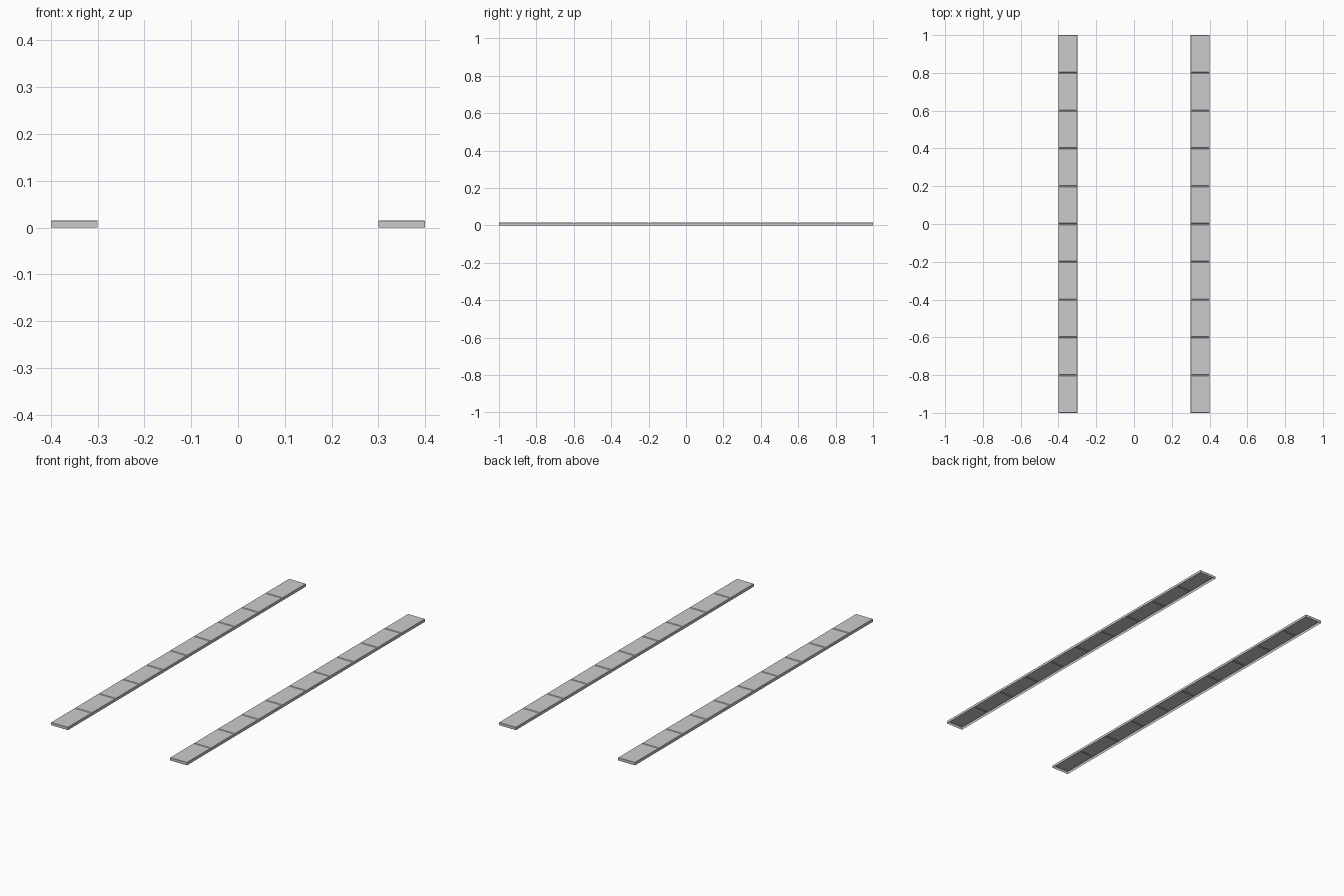
import bpy, bmesh

if "Cube" in bpy.data.objects:
    bpy.data.objects.remove(bpy.data.objects["Cube"])

HALF_W, HEIGHT, BEVEL = 0.05, 0.015, 0.0015
GROOVE_W, GROOVE_D = 0.008, 0.003
TILES = 10


def section(bm, y, top):
    # Open-bottomed channel section with chamfered top edges
    shoulder = min(top, HEIGHT - BEVEL)
    w = HALF_W
    pts = [(-w, 0), (-w, shoulder), (-w + BEVEL, top),
           (w - BEVEL, top), (w, shoulder), (w, 0)]
    return [bm.verts.new((x, y, z)) for x, z in pts]


def make_strip(name, x):
    bm = bmesh.new()
    # Stations along the length: chamfered ends and a V groove at each joint
    stations = [(-1, HEIGHT - BEVEL), (-1 + BEVEL, HEIGHT)]
    for i in range(1, TILES):
        y = -1 + 2 * i / TILES
        stations += [(y - GROOVE_W / 2, HEIGHT), (y, HEIGHT - GROOVE_D),
                     (y + GROOVE_W / 2, HEIGHT)]
    stations += [(1 - BEVEL, HEIGHT), (1, HEIGHT - BEVEL)]
    rows = [section(bm, y, z) for y, z in stations]
    for a, b in zip(rows, rows[1:]):
        for i in range(len(a) - 1):
            bm.faces.new((a[i], a[i + 1], b[i + 1], b[i]))
    # End walls
    bm.faces.new(rows[0][::-1])
    bm.faces.new(rows[-1])
    mesh = bpy.data.meshes.new(name)
    bm.to_mesh(mesh)
    bm.free()
    ob = bpy.data.objects.new(name, mesh)
    ob.location.x = x
    bpy.context.collection.objects.link(ob)


# Two parallel tiled strips
make_strip("left_strip", -0.35)
make_strip("right_strip", 0.35)
